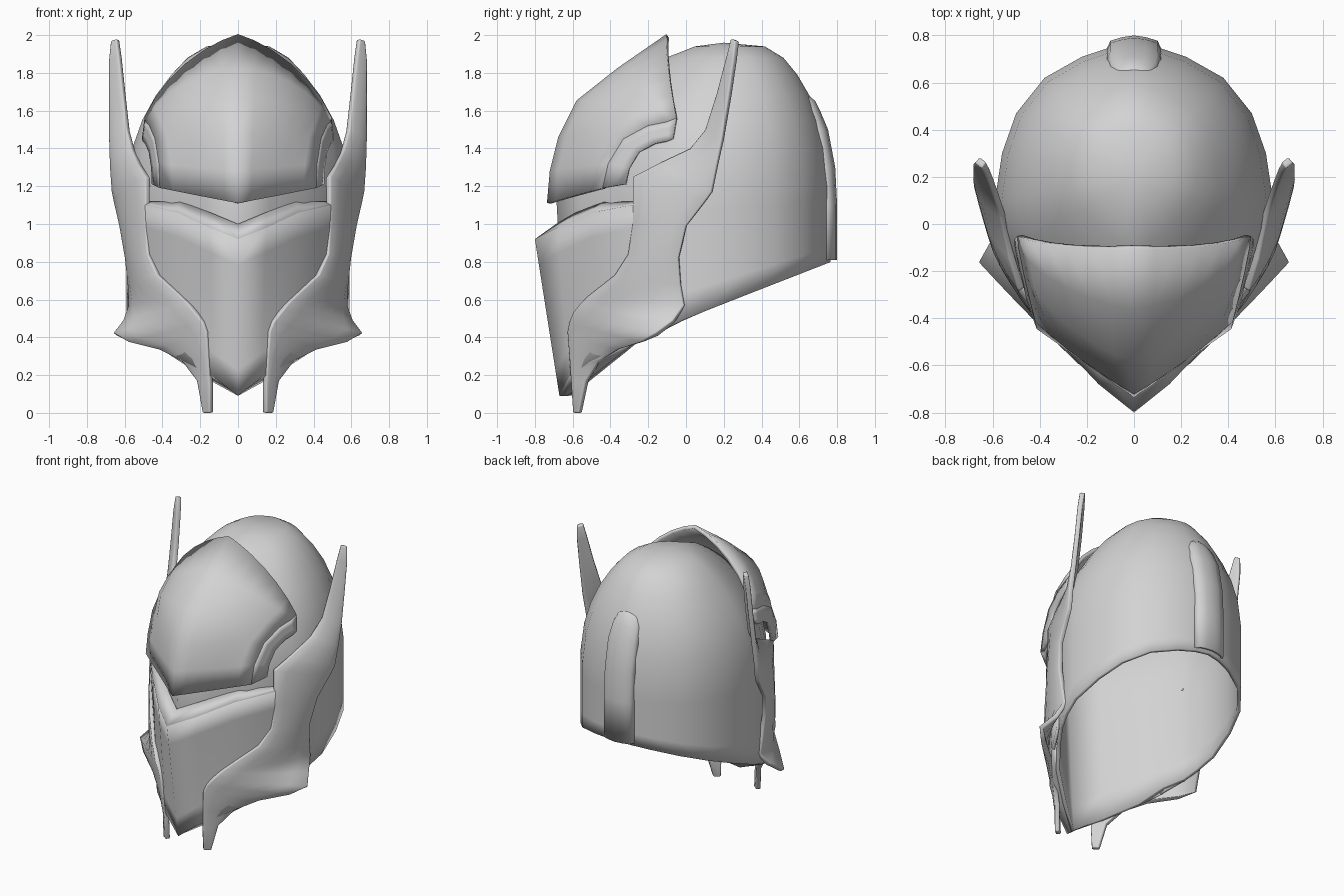
import bpy, bmesh, math
from mathutils import Vector

default_cube = bpy.data.objects.get("Cube")
if default_cube:
    bpy.data.objects.remove(default_cube, do_unlink=True)

steel = bpy.data.materials.new("plain_grey")
steel.use_nodes = True
GREY = (0.65, 0.65, 0.65, 1)
steel.diffuse_color = GREY
steel.node_tree.nodes["Principled BSDF"].inputs["Base Color"].default_value = GREY


def span(start, end, count, bulge=0, center=None):
    """Row of points from start to end, pushed away from a center in the middle."""
    start, end = Vector(start), Vector(end)
    row = []
    for step in range(count + 1):
        t = step / count
        point = start.lerp(end, t)
        if bulge:
            point += (point - center).normalized() * bulge * 4 * t * (1 - t)
        row.append(point)
    return row


def loft(name, rows, thickness, offset=-1, joined=True, bevel=0, sharp=82):
    """Skin rows of points on the left half, mirror them and give them thickness."""
    bm = bmesh.new()
    grid = [[bm.verts.new(p) for p in row] for row in rows]
    for low, high in zip(grid, grid[1:]):
        for j in range(len(low) - 1):
            bm.faces.new((low[j], low[j + 1], high[j + 1], high[j]))
    bmesh.ops.remove_doubles(bm, verts=bm.verts, dist=0.0005)
    mesh = bpy.data.meshes.new(name)
    bm.to_mesh(mesh)
    bm.free()
    obj = bpy.data.objects.new(name, mesh)
    bpy.context.collection.objects.link(obj)
    mesh.materials.append(steel)

    mirror = obj.modifiers.new("mirror", 'MIRROR')
    mirror.use_mirror_merge = joined
    mirror.merge_threshold = 0.002
    solid = obj.modifiers.new("thickness", 'SOLIDIFY')
    solid.thickness = thickness
    solid.offset = offset
    if bevel:
        soft = obj.modifiers.new("soft_edges", 'BEVEL')
        soft.width = bevel
        soft.segments = 2
        soft.limit_method = 'ANGLE'
        soft.angle_limit = math.radians(60)
    bpy.ops.object.select_all(action='DESELECT')
    obj.select_set(True)
    bpy.context.view_layer.objects.active = obj
    bpy.ops.object.shade_smooth_by_angle(angle=math.radians(sharp))


# Skull shell: one plan outline, tapering to the chin and closing at the crown
plan = [(0, -.69), (.17, -.56), (.35, -.4), (.45, -.26), (.53, -.13), (.565, -.03),
        (.59, .1), (.56, .3), (.5, .47), (.38, .62), (.22, .71), (.1, .75), (0, .765)]
crown = [(1.2, 1), (1.4, .95), (1.55, .86), (1.68, .74), (1.79, .6),
         (1.88, .45), (1.94, .27), (1.96, 0)]
CROWN_Y = .2


def rim_height(y):
    if y < -.2:
        return .4 + .72 * (y + .26)
    return .5 + .39 * y if y > 0 else .5 + .45 * y


shell_rows = []
for level in range(5):
    t = level / 5
    row = []
    for x, y in plan:
        taper = 1 - .09 * (1 - t) if y < 0 else 1
        row.append((x, y * taper, rim_height(y) * (1 - t) + crown[0][0] * t))
    shell_rows.append(row)
for z, scale in crown:
    row = []
    for x, y in plan:
        s = scale ** (1.05 - .42 * y)
        row.append((x * s, CROWN_Y + (y - CROWN_Y) * s, z))
    shell_rows.append(row)
loft("skull_shell", shell_rows, .025)

# Raised spine blending into the back of the shell
spine_rows = []
for z, y, half in [(.81, .8, .1), (1.1, .8, .1), (1.3, .79, .1), (1.5, .752, .1),
                   (1.6, .71, .09), (1.65, .685, .07), (1.7, .63, .03)]:
    spine_rows.append([(half + .02, y - .065, z), (half, y - .022, z),
                       (half / 2, y - .007, z), (0, y, z)])
loft("back_spine", spine_rows, .02)

# Face mask: ridged plate narrowing to the chin
mask_low = [(0, -.67, .09), (.13, -.62, .19), (.28, -.51, .27), (.46, -.275, .38), (.54, -.13, .45)]
mask_top = [(0, -.8, .92), (.15, -.68, .98), (.32, -.5, 1.06), (.49, -.29, 1.1), (.535, -.13, 1.1)]
columns = [span(low, top, 6) for low, top in zip(mask_low, mask_top)]
loft("face_mask", [list(row) for row in zip(*columns)], .02)

# Ledge from the mask back to the eye slit, and lip closing the chin underneath
ledge = [(x * .96, y * .86, min(z + .08, 1.12)) for x, y, z in mask_top]
loft("eye_ledge", [mask_top, ledge], .015)
loft("chin_lip", [shell_rows[0][:4], mask_low[:4]], .01)

# Brow plate: swept from the centre ridge to the notched side edge
brow_ridge = [(-.73, 1.11), (-.715, 1.28), (-.67, 1.46), (-.575, 1.65), (-.36, 1.82), (-.1, 2)]
brow_side = [(.41, -.44, 1.19), (.415, -.41, 1.32), (.435, -.33, 1.45),
             (.465, -.2, 1.52), (.485, -.1, 1.54), (.49, -.05, 1.56)]
brow_bulge = [0, .015, .035, .075, .085, .075]
head_center = Vector((0, .1, 1.2))
brow_rows = [span((0, y, z), side, 6, bulge, head_center)
             for (y, z), side, bulge in zip(brow_ridge, brow_side, brow_bulge)]
loft("brow_plate", brow_rows, .025, offset=-.5, sharp=66)

# Temple bands tucked under the brow notch
temple = Vector((.53, -.1, 1.25))
band_rows = [span(side, Vector(side).lerp(temple, .35), 3) for side in brow_side]
loft("temple_bands", band_rows, .02, offset=-.5, joined=False)

# Cheek guards: jaw point, flared corner and tall wing in one blade
guard_front = [(.15, -.6, 0), (.15, -.61, .15), (.16, -.62, .3), (.17, -.63, .43),
               (.19, -.62, .48), (.23, -.6, .53), (.265, -.565, .575), (.31, -.52, .62),
               (.43, -.38, .73), (.48, -.31, .84), (.49, -.285, 1), (.49, -.285, 1.25),
               (.53, -.15, 1.32), (.565, .02, 1.4), (.59, .1, 1.5), (.61, .16, 1.69),
               (.63, .21, 1.88), (.645, .235, 1.98)]
guard_back = [(.19, -.57, 0), (.22, -.53, .17), (.3, -.46, .275), (.42, -.36, .335),
              (.58, -.24, .375), (.66, -.16, .425), (.61, -.07, .49), (.58, -.01, .57),
              (.585, -.03, .68), (.6, -.04, .82), (.63, 0, .99), (.66, .1, 1.12),
              (.67, .135, 1.17), (.68, .16, 1.3), (.685, .19, 1.45), (.685, .225, 1.68),
              (.685, .25, 1.87), (.675, .26, 1.97)]
guard_bulge = [0, .005, .01, .015, .005, .005, .03, .055, .035, .025,
               .025, .025, .025, .02, .015, .01, .005, 0]
guard_rows = [span(front, back, 5, bulge, Vector((0, .1, front[2])))
              for front, back, bulge in zip(guard_front, guard_back, guard_bulge)]
loft("cheek_guards", guard_rows, .032, joined=False, bevel=.01)
